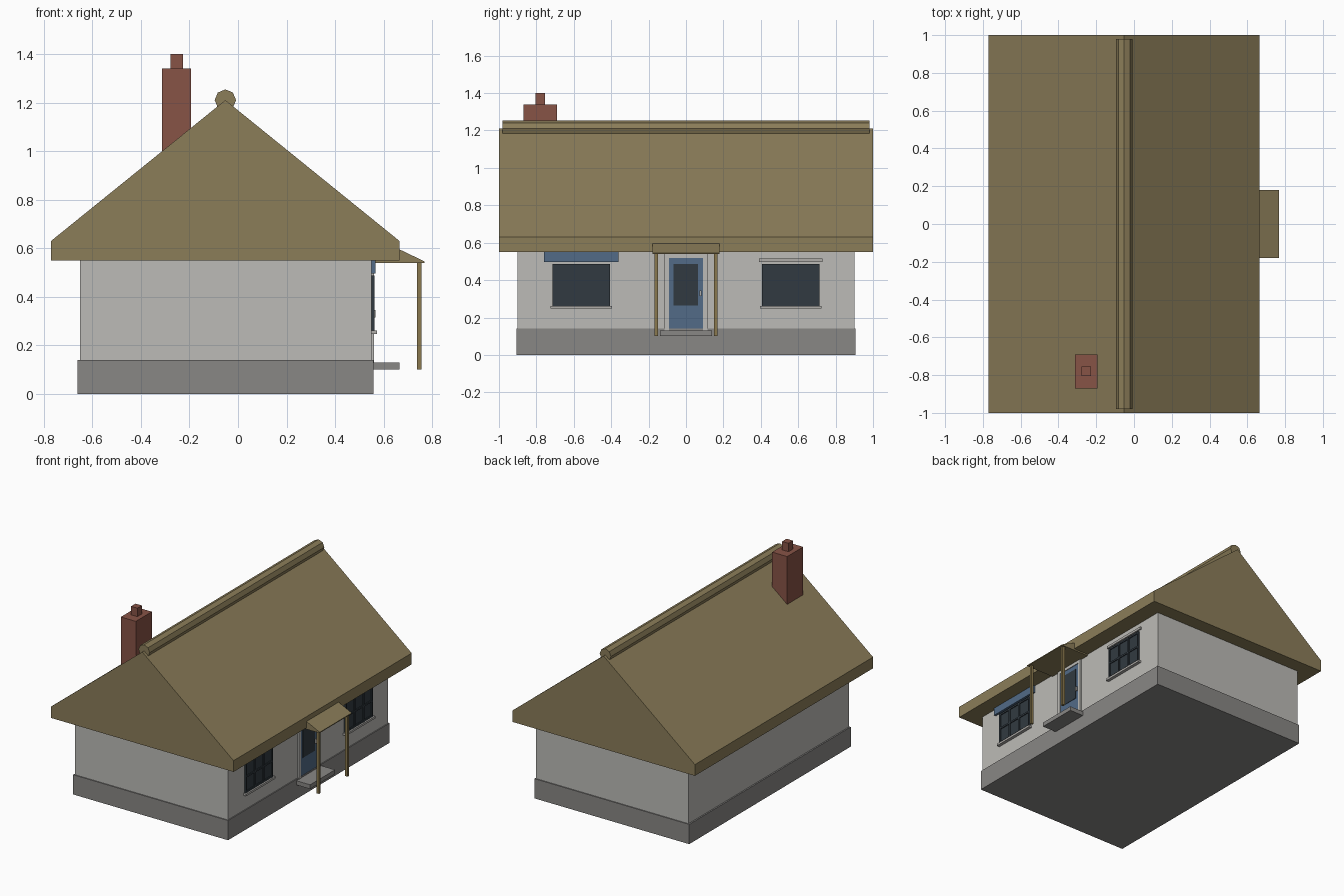
import bpy, bmesh, math

cube = bpy.data.objects.get("Cube")
if cube:
    bpy.data.objects.remove(cube, do_unlink=True)


def material(name, *rgb):
    """Flat material from 0-255 display values, stored as linear."""
    lin = [((c / 255 + 0.055) / 1.055) ** 2.4 for c in rgb]
    m = bpy.data.materials.new(name)
    m.use_nodes = True
    m.diffuse_color = (*lin, 1)
    m.node_tree.nodes["Principled BSDF"].inputs["Base Color"].default_value = (*lin, 1)
    return m


THATCH = material("thatch", 139, 125, 89)
WALL = material("plaster", 188, 187, 183)
STONE = material("plinth stone", 137, 135, 133)
BRICK = material("brick", 135, 83, 70)
BLUE = material("blue paint", 82, 107, 135)
GLASS = material("dark glass", 49, 58, 65)
SILL = material("pale stone", 176, 174, 170)
WOOD = material("post wood", 138, 121, 78)


def finish(name, bm, mat):
    bmesh.ops.recalc_face_normals(bm, faces=bm.faces)
    mesh = bpy.data.meshes.new(name)
    bm.to_mesh(mesh)
    bm.free()
    mesh.materials.append(mat)
    ob = bpy.data.objects.new(name, mesh)
    bpy.context.collection.objects.link(ob)
    return ob


def box(name, x, y, z, mat):
    """Box from (min, max) ranges on each axis."""
    bm = bmesh.new()
    bmesh.ops.create_cube(bm, size=1)
    for v in bm.verts:
        v.co = [r[0] if c < 0 else r[1] for c, r in zip(v.co, (x, y, z))]
    return finish(name, bm, mat)


def extrude(name, profile, y, mat):
    """Extrude an x-z profile along y."""
    bm = bmesh.new()
    face = bm.faces.new([bm.verts.new((px, y[0], pz)) for px, pz in profile])
    new = bmesh.ops.extrude_face_region(bm, geom=[face])["geom"]
    moved = [g for g in new if isinstance(g, bmesh.types.BMVert)]
    bmesh.ops.translate(bm, verts=moved, vec=(0, y[1] - y[0], 0))
    return finish(name, bm, mat)


# Body
box("plinth", (-0.66, 0.557), (-0.907, 0.907), (0, 0.14), STONE)
box("walls", (-0.65, 0.55), (-0.9, 0.9), (0.1, 0.58), WALL)

# Roof with a rolled ridge
RIDGE_X, RIDGE_Z = -0.052, 1.21
extrude("thatched_roof", [(-0.77, 0.55), (0.665, 0.55), (0.665, 0.63),
                          (RIDGE_X, RIDGE_Z), (-0.77, 0.63)], (-1, 1), THATCH)
roll = [(RIDGE_X + 0.044 * math.sin(i * math.tau / 8),
         RIDGE_Z + 0.044 * math.cos(i * math.tau / 8)) for i in range(8)]
extrude("ridge_roll", roll, (-0.98, 0.98), THATCH)

# Chimney
box("chimney_stack", (-0.312, -0.194), (-0.87, -0.69), (0.7, 1.34), BRICK)
box("chimney_pot", (-0.277, -0.227), (-0.805, -0.755), (1.32, 1.4), BRICK)

# Windows
for side, cy in (("right", -0.56), ("left", 0.56)):
    w = 0.153
    box(f"{side}_window_glass", (0.54, 0.555), (cy - w, cy + w), (0.262, 0.487), GLASS)
    for i in range(4):
        by = cy - w + 0.006 + i * (2 * w - 0.012) / 3
        box(f"{side}_window_bar_{i}", (0.545, 0.562), (by - 0.006, by + 0.006),
            (0.262, 0.487), GLASS)
    for i, bz in enumerate((0.268, 0.375, 0.481)):
        box(f"{side}_window_rail_{i}", (0.545, 0.561), (cy - w, cy + w),
            (bz - 0.006, bz + 0.006), GLASS)
    box(f"{side}_window_sill", (0.54, 0.572), (cy - 0.165, cy + 0.165),
        (0.247, 0.262), SILL)
box("left_window_lintel", (0.54, 0.56), (0.39, 0.73), (0.498, 0.515), SILL)
box("right_window_board", (0.54, 0.566), (-0.76, -0.36), (0.497, 0.555), BLUE)

# Door with its frame
box("door", (0.54, 0.555), (-0.092, 0.092), (0.135, 0.52), BLUE)
box("door_glass", (0.545, 0.558), (-0.068, 0.065), (0.265, 0.487), GLASS)
box("door_handle", (0.55, 0.566), (0.072, 0.082), (0.315, 0.345), SILL)
for side, s in (("right", -1), ("left", 1)):
    box(f"{side}_door_jamb", (0.54, 0.56), sorted((s * 0.091, s * 0.115)),
        (0.13, 0.545), WALL)
box("door_head", (0.54, 0.56), (-0.1, 0.1), (0.519, 0.545), WALL)
box("door_step", (0.54, 0.665), (-0.14, 0.14), (0.1, 0.13), STONE)

# Porch
extrude("porch_canopy", [(0.54, 0.54), (0.768, 0.54), (0.768, 0.546), (0.54, 0.655)],
        (-0.18, 0.18), THATCH)
for side, s in (("right", -1), ("left", 1)):
    box(f"{side}_porch_post", (0.736, 0.755), (s * 0.16 - 0.009, s * 0.16 + 0.009),
        (0.1, 0.545), WOOD)
